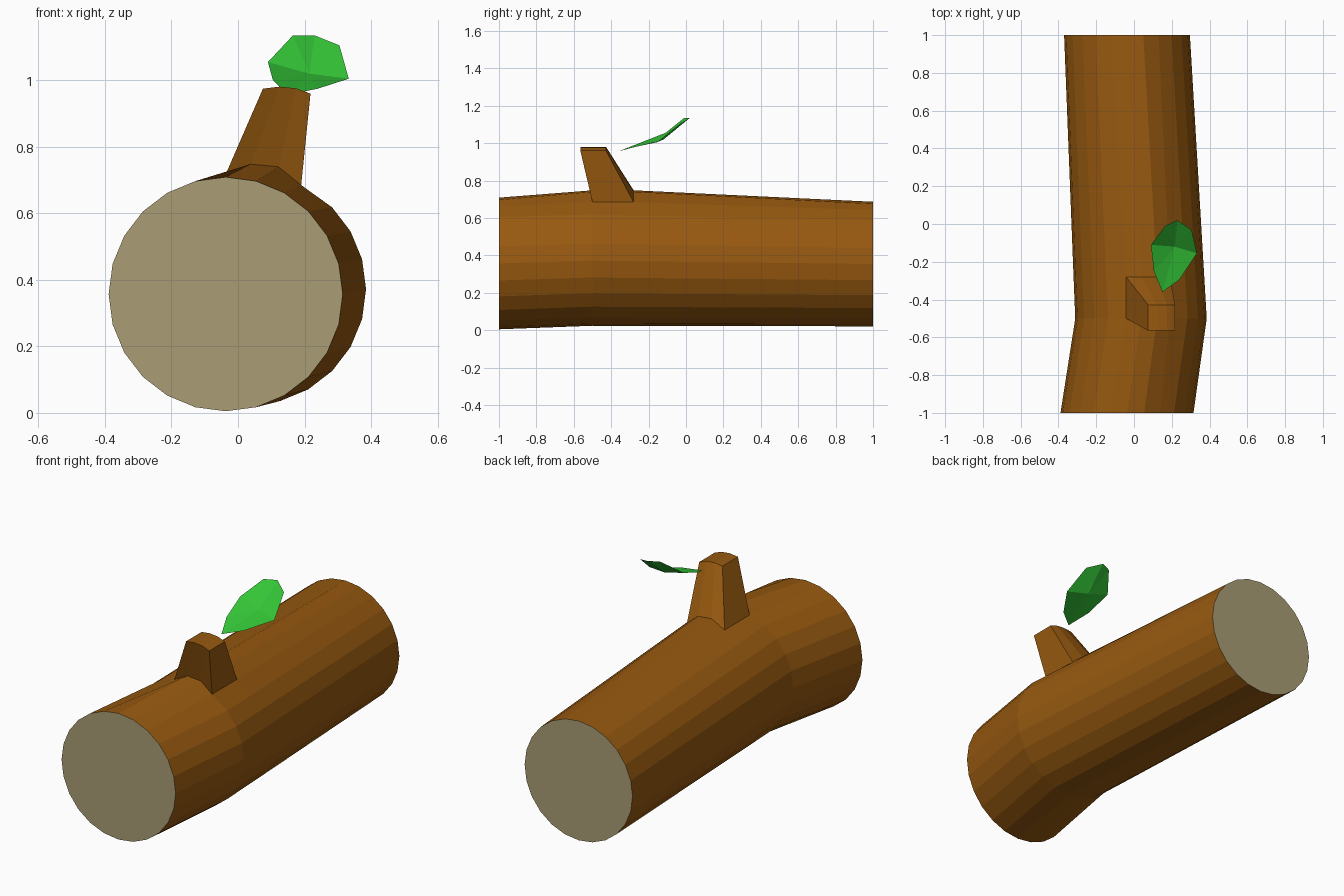
import bpy
import bmesh
from math import sin, cos, tau

cube = bpy.data.objects.get("Cube")
if cube:
    bpy.data.objects.remove(cube, do_unlink=True)


def material(name, color):
    m = bpy.data.materials.new(name)
    m.use_nodes = True
    m.diffuse_color = (*color, 1)
    m.node_tree.nodes["Principled BSDF"].inputs["Base Color"].default_value = (*color, 1)
    return m


def make_object(name, bm, mats):
    mesh = bpy.data.meshes.new(name)
    bm.to_mesh(mesh)
    bm.free()
    for m in mats:
        mesh.materials.append(m)
    obj = bpy.data.objects.new(name, mesh)
    bpy.context.collection.objects.link(obj)
    return obj


bark = material("bark brown", (0.31, 0.10, 0.005))
cut_wood = material("cut wood tan", (0.40, 0.34, 0.178))
leaf_green = material("leaf green", (0.034, 0.56, 0.038))

# Log: rings of (y, centre x, centre z, radius) joined into a bent trunk
SIDES = 24
RINGS = [(-1, -0.037, 0.357, 0.352), (-0.5, 0.037, 0.372, 0.348),
         (-0.28, 0.026, 0.369, 0.346), (1, -0.037, 0.354, 0.333)]
bm = bmesh.new()
rings = []
for y, cx, cz, r in RINGS:
    rings.append([bm.verts.new((cx + r * sin(tau * i / SIDES), y,
                                cz + r * cos(tau * i / SIDES)))
                  for i in range(SIDES)])

# Raised bark around the base of the branch stub
BASE = [(-0.042, 0.706), (0.038, 0.748), (0.122, 0.74), (0.19, 0.685)]
for ring in rings[1:3]:
    for i, (x, z) in enumerate(BASE):
        ring[i - 1].co.x, ring[i - 1].co.z = x, z

stub_base = []
for k in range(3):
    a, b = rings[k], rings[k + 1]
    for i in range(SIDES):
        j = (i + 1) % SIDES
        if k == 1 and i in (SIDES - 1, 0, 1):
            continue
        bm.faces.new((a[i], b[i], b[j], a[j]))

# Branch stub: tapered and leaning, growing out of the opening
TOP = [(0.075, 0.975), (0.125, 0.981), (0.175, 0.976), (0.218, 0.96)]
front, back = ([bm.verts.new((x, y, z)) for x, z in TOP] for y in (-0.565, -0.428))
base_front = [rings[1][i - 1] for i in range(4)]
base_back = [rings[2][i - 1] for i in range(4)]
for i in range(3):
    bm.faces.new((front[i], front[i + 1], back[i + 1], back[i]))
    bm.faces.new((base_front[i], base_front[i + 1], front[i + 1], front[i]))
    bm.faces.new((base_back[i + 1], base_back[i], back[i], back[i + 1]))
bm.faces.new((base_back[0], base_front[0], front[0], back[0]))
bm.faces.new((base_front[3], base_back[3], back[3], front[3]))

# Sawn ends
for ring in (rings[0], rings[-1]):
    bm.faces.new(ring).material_index = 1
bmesh.ops.recalc_face_normals(bm, faces=bm.faces)
make_object("log_with_branch_stub", bm, [bark, cut_wood])

# Leaf: cupped fan of flat facets around the midrib point
OUTLINE = [(0.15, -0.36, 0.957), (0.24, -0.295, 0.975), (0.333, -0.155, 1.005),
           (0.305, -0.03, 1.105), (0.23, 0.02, 1.135), (0.165, -0.01, 1.135),
           (0.09, -0.11, 1.055), (0.105, -0.25, 1.0)]
bm = bmesh.new()
rim = [bm.verts.new(p) for p in OUTLINE]
middle = bm.verts.new((0.215, -0.12, 1.02))
for i, v in enumerate(rim):
    bm.faces.new((middle, v, rim[(i + 1) % len(rim)]))
make_object("leaf", bm, [leaf_green])
